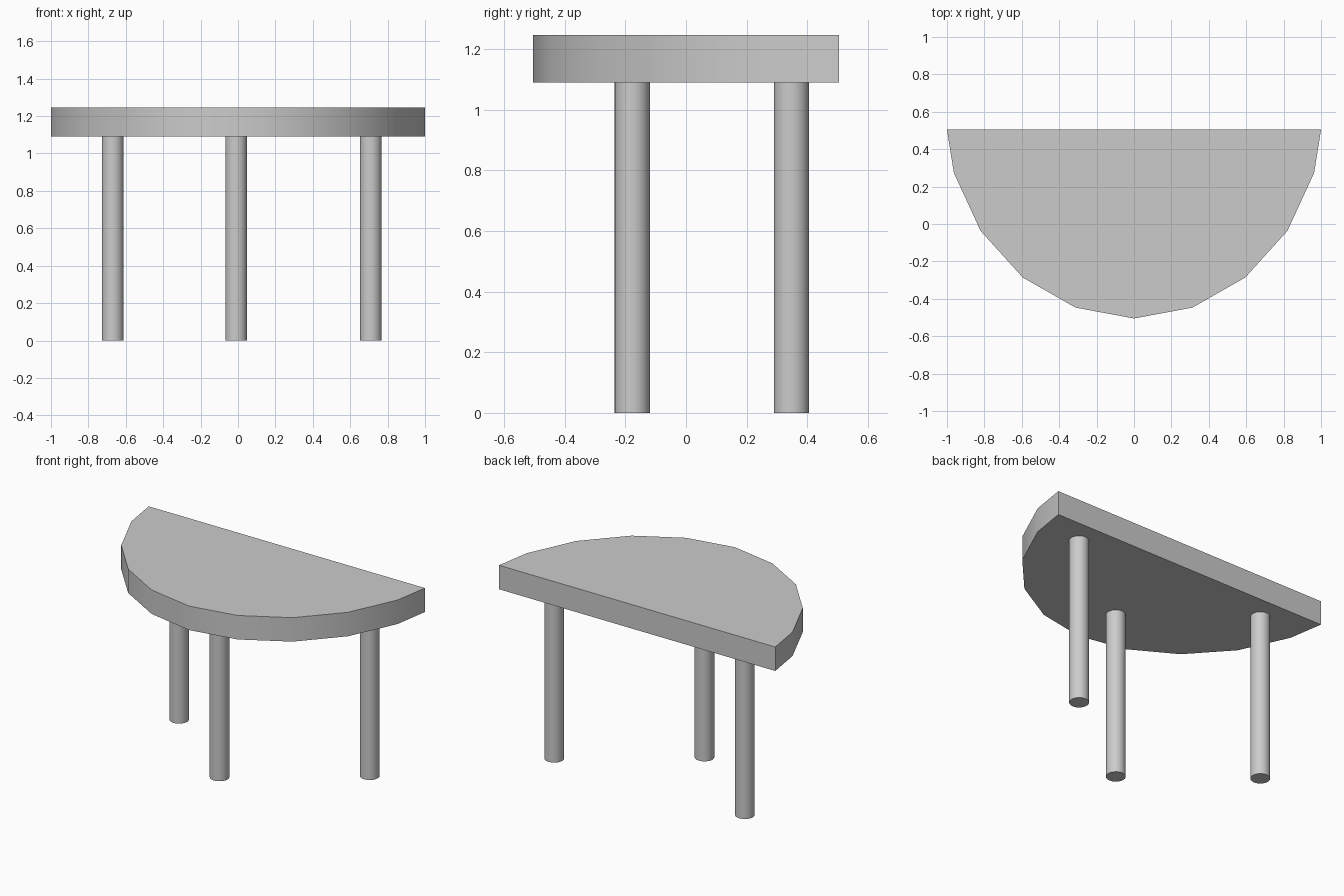
import bpy
import bmesh
import math

cube = bpy.data.objects.get("Cube")
if cube:
    bpy.data.objects.remove(cube, do_unlink=True)

TABLE_HEIGHT = 1.247
TOP_UNDERSIDE = 1.09
LEG_RADIUS = 0.058

grey = bpy.data.materials.new("plain grey")
grey.use_nodes = True
colour = (0.6, 0.6, 0.6, 1)
grey.diffuse_color = colour
grey.node_tree.nodes["Principled BSDF"].inputs["Base Color"].default_value = colour


def finish(obj):
    """Give the part its material and soft shading with sharp edges."""
    obj.data.materials.clear()
    obj.data.materials.append(grey)
    bpy.ops.object.select_all(action="DESELECT")
    obj.select_set(True)
    bpy.context.view_layer.objects.active = obj
    bpy.ops.object.shade_smooth_by_angle(angle=math.radians(30))


def add_leg(name, x, y):
    bpy.ops.mesh.primitive_cylinder_add(
        vertices=32, radius=LEG_RADIUS, depth=TOP_UNDERSIDE,
        location=(x, y, TOP_UNDERSIDE / 2))
    leg = bpy.context.object
    leg.name = name
    finish(leg)


# Half-round table top: mirrored outline, extruded upward
half = [(1, 0.505), (0.963, 0.273), (0.82, -0.037),
        (0.595, -0.286), (0.312, -0.447)]
outline = [(-x, y) for x, y in half] + [(0, -0.505)] + half[::-1]

bm = bmesh.new()
base = bm.faces.new([bm.verts.new((x, y, TOP_UNDERSIDE)) for x, y in outline])
extruded = bmesh.ops.extrude_face_region(bm, geom=[base], use_keep_orig=True)
raised = [v for v in extruded["geom"] if isinstance(v, bmesh.types.BMVert)]
bmesh.ops.translate(bm, verts=raised, vec=(0, 0, TABLE_HEIGHT - TOP_UNDERSIDE))
bmesh.ops.recalc_face_normals(bm, faces=bm.faces[:])
mesh = bpy.data.meshes.new("table_top")
bm.to_mesh(mesh)
bm.free()
table_top = bpy.data.objects.new("table_top", mesh)
bpy.context.collection.objects.link(table_top)
finish(table_top)

# Three round legs
add_leg("front_leg", -0.01, -0.177)
add_leg("back_right_leg", -0.67, 0.348)
add_leg("back_left_leg", 0.71, 0.348)
